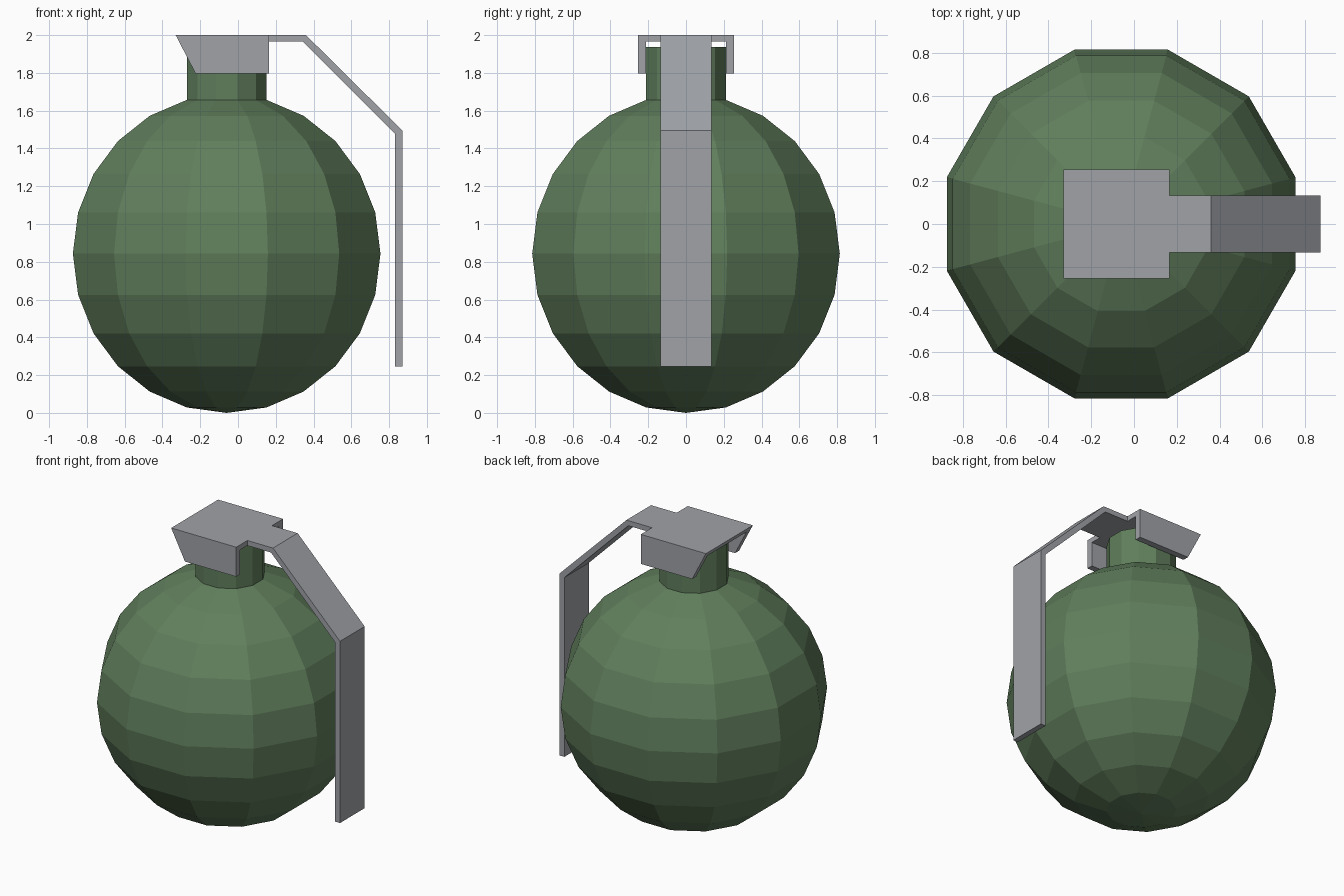
import bpy, bmesh, math
from mathutils import Matrix

cube = bpy.data.objects.get("Cube")
if cube:
    bpy.data.objects.remove(cube, do_unlink=True)


def material(name, rgb):
    mat = bpy.data.materials.new(name)
    mat.use_nodes = True
    color = (*rgb, 1)
    mat.diffuse_color = color
    mat.node_tree.nodes["Principled BSDF"].inputs["Base Color"].default_value = color
    return mat


def finish(bm, name, mat):
    bmesh.ops.recalc_face_normals(bm, faces=bm.faces)
    mesh = bpy.data.meshes.new(name)
    bm.to_mesh(mesh)
    bm.free()
    mesh.materials.append(mat)
    obj = bpy.data.objects.new(name, mesh)
    bpy.context.collection.objects.link(obj)
    return obj


def prism(name, profile, y0, y1, mat):
    """Extrude an x-z outline from y0 to y1."""
    bm = bmesh.new()
    face = bm.faces.new([bm.verts.new((x, y0, z)) for x, z in profile])
    ext = bmesh.ops.extrude_face_region(bm, geom=[face], use_keep_orig=True)
    for v in ext["geom"]:
        if isinstance(v, bmesh.types.BMVert):
            v.co.y = y1
    return finish(bm, name, mat)


green = material("olive green", (0.118, 0.21, 0.107))
grey = material("steel grey", (0.35, 0.365, 0.39))

# Faceted round body with the neck drawn up out of its top ring
R = 0.843
BODY_X = -0.06
NECK_TOP = 1.937
bm = bmesh.new()
bmesh.ops.create_uvsphere(bm, u_segments=12, v_segments=12, radius=R)
bmesh.ops.transform(
    bm, verts=bm.verts,
    matrix=Matrix.Translation((BODY_X, 0, R)) @ Matrix.Rotation(math.radians(15), 4, "Z"))
pole = max(bm.verts, key=lambda v: v.co.z)
ext = bmesh.ops.extrude_face_region(bm, geom=list(pole.link_faces))
for v in ext["geom"]:
    if isinstance(v, bmesh.types.BMVert):
        v.co.z = NECK_TOP
finish(bm, "body_and_neck", green)

# Cap plate with a slanted end
BACK, FRONT, HALF, INNER = -0.33, 0.165, 0.255, 0.212
prism("cap_plate",
      [(BACK, 2), (FRONT, 2), (FRONT, 1.965), (BACK + 0.018, 1.965)],
      -INNER, INNER, grey)

# Side flaps of the cap
for side, s in (("right", -1), ("left", 1)):
    prism(side + "_flap",
          [(BACK, 2), (FRONT, 2), (FRONT, 1.797), (-0.225, 1.797)],
          s * INNER, s * HALF, grey)

# Bent safety lever
prism("lever",
      [(FRONT, 2), (0.36, 2), (0.87, 1.495), (0.87, 0.245),
       (0.832, 0.245), (0.832, 1.478), (0.345, 1.965), (FRONT, 1.965)],
      -0.134, 0.134, grey)
